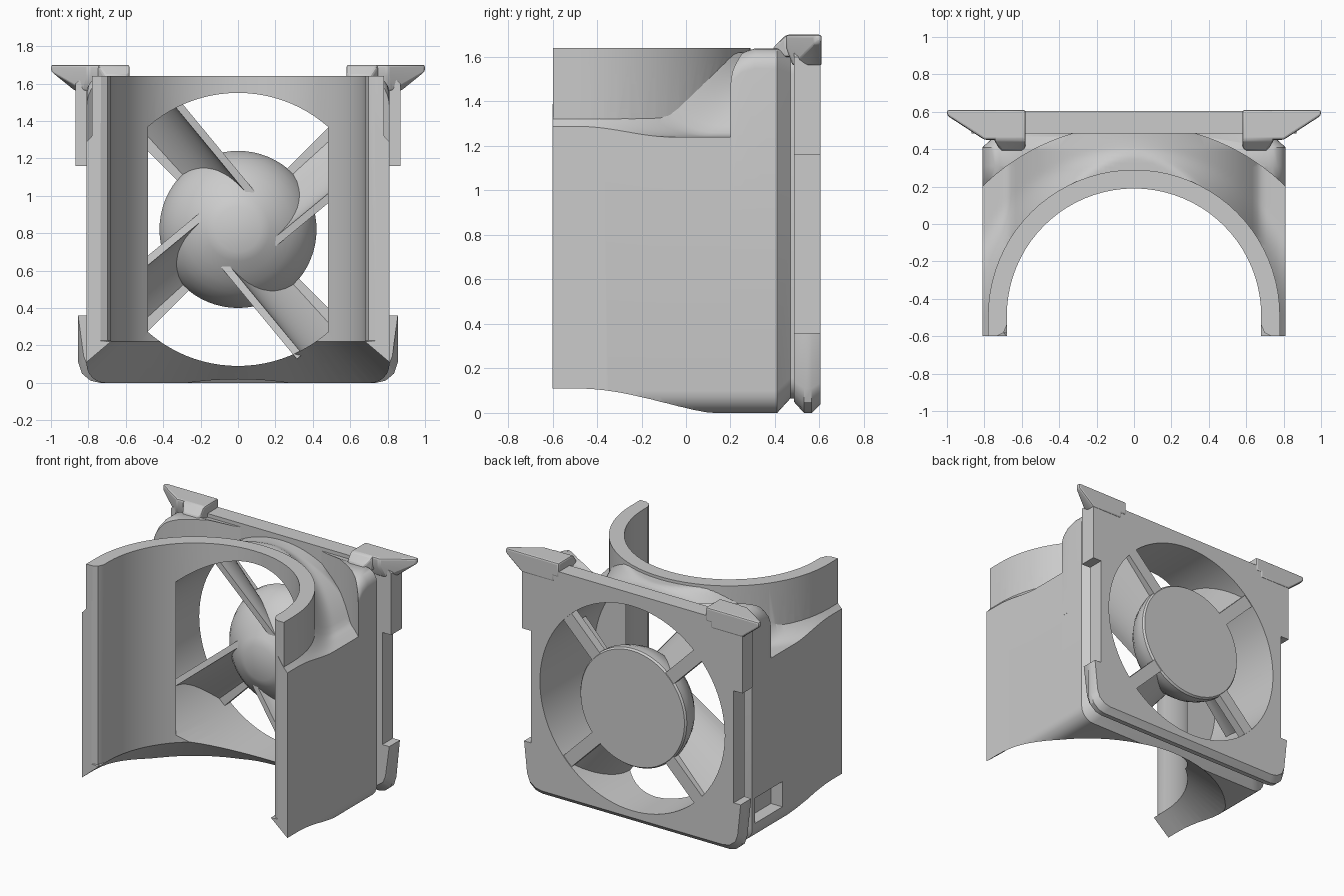
import bpy, bmesh, math
from mathutils import Vector

if "Cube" in bpy.data.objects:
    bpy.data.objects.remove(bpy.data.objects["Cube"])

ZC = 0.82      # fan axis height
YC = -0.49     # axis of the vertical half-round channel


def smooth(ob, angle=30):
    activate(ob)
    bpy.ops.object.shade_smooth_by_angle(angle=math.radians(angle))


def activate(ob):
    bpy.ops.object.select_all(action='DESELECT')
    ob.select_set(True)
    bpy.context.view_layer.objects.active = ob


def finish(name, bm):
    bmesh.ops.recalc_face_normals(bm, faces=bm.faces)
    me = bpy.data.meshes.new(name)
    bm.to_mesh(me)
    bm.free()
    ob = bpy.data.objects.new(name, me)
    bpy.context.collection.objects.link(ob)
    smooth(ob)
    return ob


def loft(name, sections):
    """Closed solid through equal-length loops of points."""
    bm = bmesh.new()
    rings = [[bm.verts.new(p) for p in s] for s in sections]
    n = len(rings[0])
    for a, b in zip(rings, rings[1:]):
        for i in range(n):
            j = (i + 1) % n
            bm.faces.new((a[i], a[j], b[j], b[i]))
    bm.faces.new(rings[0])
    bm.faces.new(rings[-1])
    return finish(name, bm)


def turned(name, profile, n=64):
    """Solid turned about the fan axis from (radius, y) points."""
    return loft(name, [[(r * math.cos(2 * math.pi * i / n), y, ZC + r * math.sin(2 * math.pi * i / n))
                        for i in range(n)] for r, y in profile])


def box(name, lo, hi):
    return loft(name, [[(x, y, z) for x, y in ((lo[0], lo[1]), (hi[0], lo[1]), (hi[0], hi[1]), (lo[0], hi[1]))]
                       for z in (lo[2], hi[2])])


def apply(ob, kind, **settings):
    activate(ob)
    m = ob.modifiers.new(kind.title(), kind)
    for k, v in settings.items():
        setattr(m, k, v)
    bpy.ops.object.modifier_apply(modifier=m.name)


def boolean(ob, other, op, keep=False):
    apply(ob, 'BOOLEAN', object=other, operation=op, solver='EXACT')
    if not keep:
        bpy.data.objects.remove(other)


def mirrored(half):
    return half + [(-x, z) for x, z in reversed(half)]


def arch(r, z, legs):
    """Half-round outline with straight legs given as (extra width, y)."""
    arc = [(r * math.cos(math.pi * i / 40), YC + r * math.sin(math.pi * i / 40), z) for i in range(41)]
    left = [(-r - e, y, z) for e, y in legs]
    return arc + left + [(-x, y, z) for x, y, z in reversed(left)]


# body: rounded bottom, saddle top blended into the round neck
def top_height(x, y):
    duct = ZC + math.sqrt(max(0.0, 0.785 ** 2 - x * x))
    base = 1.24 + 0.5 * ((duct - 1.24) + math.sqrt((duct - 1.24) ** 2 + 0.0008))
    d = max(-0.05, (math.hypot(x, y - YC) if y > YC else abs(x)) - 0.78)
    fillet = 0.08 * (1 - d / 0.13) ** 2 if d < 0.13 else 0
    return min(1.62, base + fillet)


def body_section(y, k=1.0):
    w, r = 0.81, 0.10
    corner = [(w - r + r * math.sin(a), r - r * math.cos(a)) for a in [math.pi / 12 * i for i in range(7)]]
    top = [(w * (1 - i / 32), top_height(w * (1 - i / 32), y)) for i in range(65)]
    pts = corner + top + [(-x, z) for x, z in reversed(corner)]
    return [(x * k, y, ZC + (z - ZC) * k if z < ZC else z) for x, z in pts]


body = loft("fan_housing", [body_section(-0.6 + 1.01 * i / 48) for i in range(49)]
            + [body_section(0.47, 0.92), body_section(0.50, 0.92)])

# round neck above the body
neck = loft("neck", [arch(0.78, z, [(0, -0.598)]) for z in (1.1, 1.63, 1.64)])
boolean(body, neck, 'UNION')


# upright rear frame with rounded shoulders and a curved front
def frame_section(y, top, k=1.0):
    r = 0.09
    half = [(0.8102, 0.9)] + [(0.8102 - r + r * math.cos(a), top - r + r * math.sin(a))
                              for a in [math.pi / 12 * i for i in range(7)]]
    return [(x * k, y, z - (1 - k) * 0.3) for x, z in mirrored(half)]


frame = loft("rear_frame", [frame_section(*s) for s in (
    (0.19, 1.54), (0.21, 1.585), (0.25, 1.62), (0.31, 1.638), (0.41, 1.638), (0.47, 1.638, 0.92), (0.59, 1.638, 0.92))])
scoop = loft("scoop", [[(1.16 * math.cos(2 * math.pi * i / 128), -0.63 + 1.16 * math.sin(2 * math.pi * i / 128), z)
                        for i in range(128)] for z in (0.4, 2)])
boolean(frame, scoop, 'DIFFERENCE')
boolean(body, frame, 'UNION')

# channel, flared at the foot and rounded at the front lips
channel = loft("channel_cutter", [
    arch(r, z, [(0, -0.54), (0.018 * e, -0.582), (0.06 * e, -0.602), (0.06 * e, -0.9)])
    for r, z, e in ((1.058, -0.1, 0), (0.68, 0.22, 0), (0.68, 0.225, 1), (0.68, 1.9, 1))])
boolean(body, channel, 'DIFFERENCE')

# side pocket on one wall only
pocket = box("pocket_cutter", (-0.9, 0.07, 0.13), (-0.72, 0.38, 0.31))
boolean(body, pocket, 'DIFFERENCE')

# back plate with side ears, lower edge chamfered
half = [(0.74, 0), (0.79, 0.012), (0.835, 0.05), (0.855, 0.11), (0.855, 0.36), (0.80, 0.36),
        (0.80, 1.16), (0.87, 1.16), (0.87, 1.60), (0.82, 1.64)]


def plate_section(y, f):
    low = [(x - 0.03 * f, z + 0.05 * f * (1 - z / 0.3)) if z < 0.3 else (x, z) for x, z in half]
    return [(x, y, z) for x, z in mirrored(low)]


plate = loft("back_plate", [plate_section(*s) for s in ((0.485, 1), (0.53, 0), (0.565, 0), (0.605, 0.8))])

duct = turned("duct_cutter", [(0.73, -0.01), (0.73, 0.8)], 96)
boolean(body, duct, 'DIFFERENCE', keep=True)
boolean(plate, duct, 'DIFFERENCE')
smooth(body)
smooth(plate)


# corner clips at the top
def hull(name, pts):
    bm = bmesh.new()
    for p in pts:
        bm.verts.new(p)
    bmesh.ops.convex_hull(bm, input=bm.verts)
    bmesh.ops.dissolve_limit(bm, angle_limit=0.02, verts=bm.verts, edges=bm.edges)
    ob = finish(name, bm)
    apply(ob, 'BEVEL', width=0.012, segments=2, limit_method='ANGLE')
    smooth(ob)


block = [(0.58, 0.41, 1.60), (0.60, 0.39, 1.60), (0.71, 0.39, 1.60), (0.75, 0.45, 1.60), (0.75, 0.61, 1.60),
         (0.58, 0.61, 1.60), (0.58, 0.41, 1.65), (0.60, 0.39, 1.64), (0.71, 0.39, 1.64), (0.58, 0.45, 1.70),
         (0.75, 0.45, 1.70), (0.58, 0.61, 1.70), (0.75, 0.61, 1.70)]
wing = [(0.62, 0.45, 1.70), (0.80, 0.45, 1.70), (1.0, 0.58, 1.70), (1.0, 0.61, 1.70), (0.62, 0.61, 1.70),
        (1.0, 0.58, 1.665), (1.0, 0.61, 1.665), (0.62, 0.48, 1.56), (0.82, 0.48, 1.56),
        (0.87, 0.55, 1.56), (0.87, 0.61, 1.56), (0.62, 0.61, 1.56), (0.80, 0.45, 1.64), (0.62, 0.45, 1.64)]
for side, s in (("right", 1), ("left", -1)):
    hull("clip_block_" + side, [(s * x, y, z) for x, y, z in block])
    hull("clip_wing_" + side, [(s * x, y, z) for x, y, z in wing])

# hub: domed nose and flat back disc
turned("hub", [(0.12, 0.24), (0.17, 0.265), (0.23, 0.30), (0.29, 0.342), (0.34, 0.39), (0.38, 0.445),
               (0.405, 0.50), (0.42, 0.55), (0.42, 0.59), (0.41, 0.603)])


# curved vanes and rear struts, four around the hub
def through(a, m, b, t):
    a, m, b = Vector(a), Vector(m), Vector(b)
    c = 2 * m - 0.5 * (a + b)
    return (1 - t) ** 2 * a + 2 * t * (1 - t) * c + t * t * b


def turn(p, k):
    x, y, z = p
    for _ in range(k):
        x, z = z, -x
    return (x, y, z + ZC)


for k in range(4):
    bm = bmesh.new()
    rows = []
    for i in range(13):
        t = i / 12
        inner = through((0.19, 0.29, -0.075), (0.29, 0.42, 0.09), (0.27, 0.575, 0.29), t)
        outer = through((0.68, 0.20, 0.33), (0.65, 0.39, 0.38), (0.53, 0.575, 0.53), t)
        rows.append((bm.verts.new(turn(inner, k)), bm.verts.new(turn(outer, k))))
    for a, b in zip(rows, rows[1:]):
        bm.faces.new((a[0], a[1], b[1], b[0]))
    vane = finish("vane_%d" % (k + 1), bm)
    apply(vane, 'SOLIDIFY', thickness=0.04, offset=0)
    smooth(vane)
    c = math.sqrt(0.5)
    quad = [(c * (r - w), c * (r + w)) for r, w in ((0.40, -0.045), (0.74, -0.045), (0.74, 0.045), (0.40, 0.045))]
    loft("strut_%d" % (k + 1), [[turn((x, y, z), k) for x, z in quad] for y in (0.54, 0.60)])
